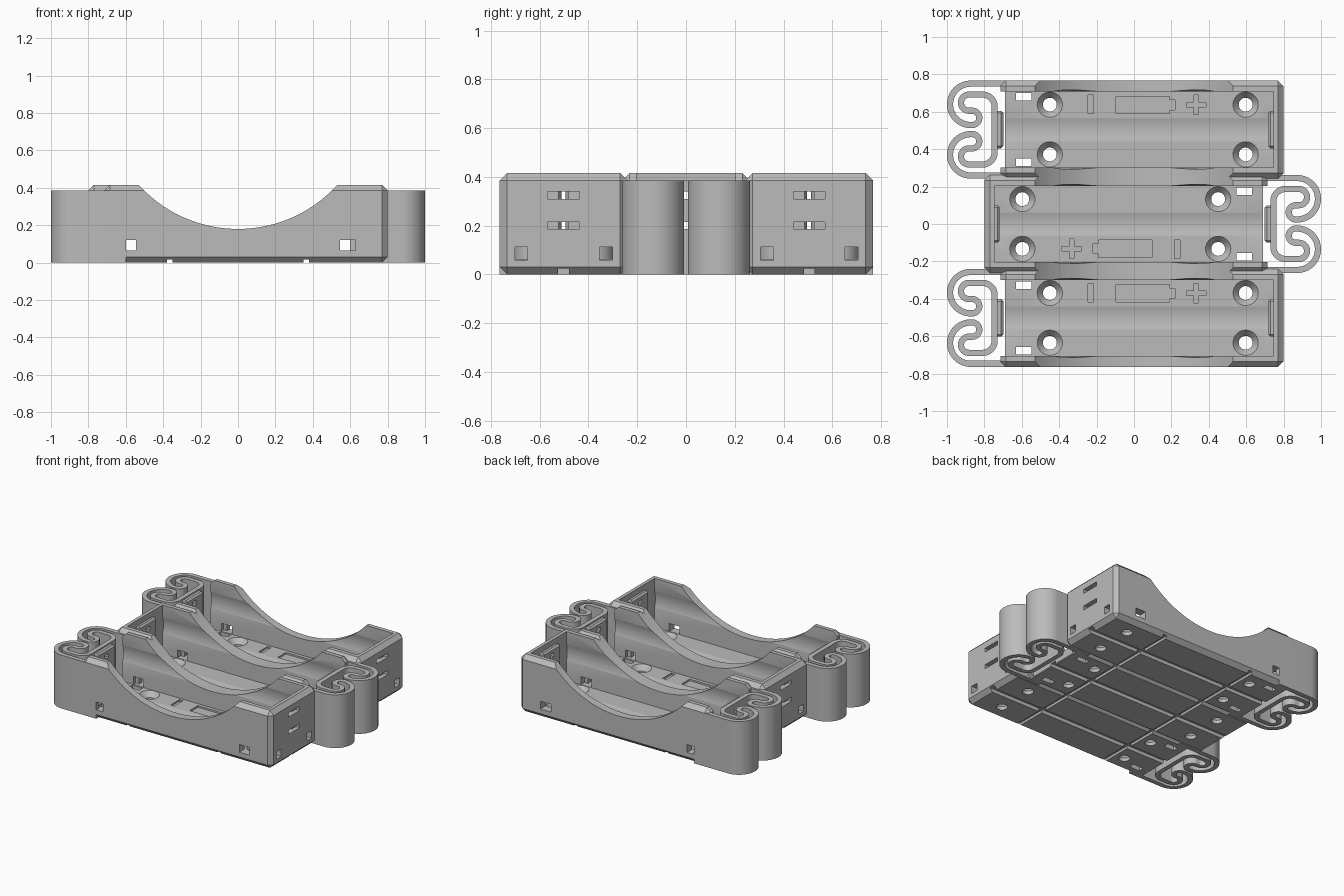
import bpy, bmesh, math
from mathutils import Matrix, Vector

old = bpy.data.objects.get("Cube")
if old:
    bpy.data.objects.remove(old, do_unlink=True)

grey = bpy.data.materials.new("plain grey")
grey.use_nodes = True
colour = (0.5, 0.5, 0.5, 1)
grey.diffuse_color = colour
grey.node_tree.nodes["Principled BSDF"].inputs["Base Color"].default_value = colour

TOP = 0.415      # rim height
SPRING_TOP = 0.385
FLOOR = 0.062
HALF = 0.262     # outer half width of a cell
INNER = 0.203    # inner half width of a cell
CHAMFER = 0.03
# cell centre in y, and direction of its closed end
CELLS = [("back", 0.505, 1), ("middle", 0.0, -1), ("front", -0.502, 1)]


def finish(name, bm):
    bmesh.ops.recalc_face_normals(bm, faces=bm.faces[:])
    mesh = bpy.data.meshes.new(name)
    bm.to_mesh(mesh)
    bm.free()
    obj = bpy.data.objects.new(name, mesh)
    obj.data.materials.append(grey)
    bpy.context.collection.objects.link(obj)
    return obj


def box(name, x, y, z, chamfer=0):
    """Box from three (low, high) ranges."""
    bm = bmesh.new()
    size = [abs(r[1] - r[0]) for r in (x, y, z)]
    mid = Vector([(r[0] + r[1]) / 2 for r in (x, y, z)])
    bmesh.ops.create_cube(bm, matrix=Matrix.Translation(mid) @ Matrix.Diagonal((*size, 1)))
    if chamfer:
        bmesh.ops.bevel(bm, geom=bm.edges[:], offset=chamfer, segments=1, affect='EDGES')
    return finish(name, bm)


def rod(name, centre, axis, r1, r2, depth, sides=64):
    bm = bmesh.new()
    turn = Vector((0, 0, 1)).rotation_difference(Vector(axis)).to_matrix().to_4x4()
    bmesh.ops.create_cone(bm, cap_ends=True, segments=sides, radius1=r1, radius2=r2,
                          depth=depth, matrix=Matrix.Translation(centre) @ turn)
    return finish(name, bm)


def combine(target, tool, operation='DIFFERENCE'):
    mod = target.modifiers.new("combine", 'BOOLEAN')
    mod.operation = operation
    mod.solver = 'EXACT'
    mod.object = tool
    bpy.context.view_layer.objects.active = target
    bpy.ops.object.modifier_apply(modifier=mod.name)
    bpy.data.objects.remove(tool, do_unlink=True)


def cell_box(cy, s, x, v, z, chamfer=0):
    """Box in cell coordinates: closed end at +x, v across the cell."""
    return box("piece", [s * a for a in x], [cy + s * a for a in v], z, chamfer)


def arc(cx, cv, r, start, end, steps=20):
    return [(cx + r * math.cos(math.radians(start + (end - start) * i / steps)),
             cv + r * math.sin(math.radians(start + (end - start) * i / steps)))
            for i in range(steps + 1)]


def ribbon(name, path, thick, low, high):
    """Upright strip of constant thickness along a flat path."""
    bm = bmesh.new()
    rings = []
    for i, p in enumerate(path):
        a, b = path[max(i - 1, 0)], path[min(i + 1, len(path) - 1)]
        d = Vector((b[0] - a[0], b[1] - a[1])).normalized()
        n = Vector((-d.y, d.x)) * thick / 2
        rings.append([bm.verts.new((p[0] + k * n.x, p[1] + k * n.y, z))
                      for k, z in ((1, low), (-1, low), (-1, high), (1, high))])
    for a, b in zip(rings, rings[1:]):
        for k in range(4):
            bm.faces.new((a[k], a[(k + 1) % 4], b[(k + 1) % 4], b[k]))
    bm.faces.new(rings[0])
    bm.faces.new(rings[-1])
    return finish(name, bm)


# Case: three chamfered blocks side by side
tray = None
for _, cy, s in CELLS:
    block = cell_box(cy, s, (-0.715, 0.8), (-HALF, HALF), (0, TOP), CHAMFER)
    if tray is None:
        tray = block
        tray.name = "tray"
    else:
        combine(tray, block, 'UNION')

# Cell hollows, slightly rounded along floor and walls
for _, cy, s in CELLS:
    combine(tray, cell_box(cy, s, (-0.95, 0.745), (-INNER, INNER), (FLOOR, 0.6)))
    combine(tray, rod("piece", (-0.1 * s, cy, 0.265), (1, 0, 0), 0.212, 0.212, 1.69, 96))
    combine(tray, cell_box(cy, s, (-0.95, -0.69), (-INNER, INNER), (-0.1, 0.1)))

# Wide finger scallop across all side walls
combine(tray, rod("piece", (0, 0, 0.895), (0, 1, 0), 0.715, 0.715, 2, 160))

# Contact pads on the closed ends
for _, cy, s in CELLS:
    combine(tray, cell_box(cy, s, (0.718, 0.76), (-0.1, 0.1), (0.13, 0.375), 0.012), 'UNION')

# Openings in each cell
for _, cy, s in CELLS:
    for z in (0.2, 0.325):       # contact slots
        combine(tray, cell_box(cy, s, (0.77, 0.85), (-0.065, 0.065), (z - 0.015, z + 0.015)))
        combine(tray, cell_box(cy, s, (0.68, 0.85), (-0.02, 0.02), (z - 0.015, z + 0.015)))
    for k in (-1, 1):
        # wire holes in the closed end and through the floor
        combine(tray, cell_box(cy, s, (0.7, 0.85), (k * 0.147, k * 0.2), (0.058, 0.112)))
        combine(tray, cell_box(cy, s, (-0.63, -0.547), (k * 0.155, k * 0.195), (-0.1, 0.1)))
        # countersunk screw holes
        for x in (-0.45, 0.597):
            spot = (s * x, cy + k * 0.133)
            combine(tray, rod("piece", (*spot, 0), (0, 0, 1), 0.037, 0.037, 0.3, 32))
            combine(tray, rod("piece", (*spot, 0.045), (0, 0, 1), 0.037, 0.07, 0.04, 32))
    # engraved polarity marks and cell outline
    deep = (FLOOR - 0.012, FLOOR + 0.03)
    for x, v in (((-0.247, -0.217), (0.085, 0.185)),
                 ((-0.095, 0.19), (0.085, 0.178)), ((0.18, 0.22), (0.105, 0.158)),
                 ((0.28, 0.386), (0.12, 0.145)), ((0.32, 0.346), (0.08, 0.185))):
        combine(tray, cell_box(cy, s, x, v, deep))
    # wire channel along the underside
    combine(tray, box("piece", (-0.9, 0.9), (cy - 0.022, cy + 0.022), (-0.1, 0.025)))

# Crosswise channels and side wall wire holes
for k in (-1, 1):
    combine(tray, box("piece", (k * 0.365 - 0.014, k * 0.365 + 0.014), (-1, 1), (-0.1, 0.018)))
    combine(tray, box("piece", (k * 0.545, k * 0.628), (-1, 1), (0.064, 0.12)))

# Double curled springs at the open ends
half_path = [(-0.6, 0.2455), (-0.7, 0.2455)]
half_path += arc(-0.873, 0.135, 0.1105, 90, 270, 32)
half_path += arc(-0.865, 0.0625, 0.038, -90, 90)
half_path += arc(-0.882, 0.1437, 0.0432, 270, 90)
half_path += arc(-0.81, 0.122, 0.065, 90, 0, 14)
full_path = half_path + [(x, -v) for x, v in reversed(half_path)]
springs = []
for label, cy, s in CELLS:
    path = [(s * x, cy + s * v) for x, v in full_path]
    spring = ribbon(label + "_spring", path, 0.033, 0, SPRING_TOP)
    combine(spring, cell_box(cy, s, (-0.745, -0.698), (-0.1, 0.1), (0.13, 0.375), 0.012), 'UNION')
    for z in (0.2, 0.325):
        combine(spring, cell_box(cy, s, (-0.77, -0.68), (-0.02, 0.02), (z - 0.015, z + 0.015)))
    springs.append(spring)

# Smooth curves, sharp edges
bpy.ops.object.select_all(action='DESELECT')
for obj in [tray] + springs:
    obj.select_set(True)
    bpy.context.view_layer.objects.active = obj
bpy.ops.object.shade_smooth_by_angle(angle=math.radians(25))
